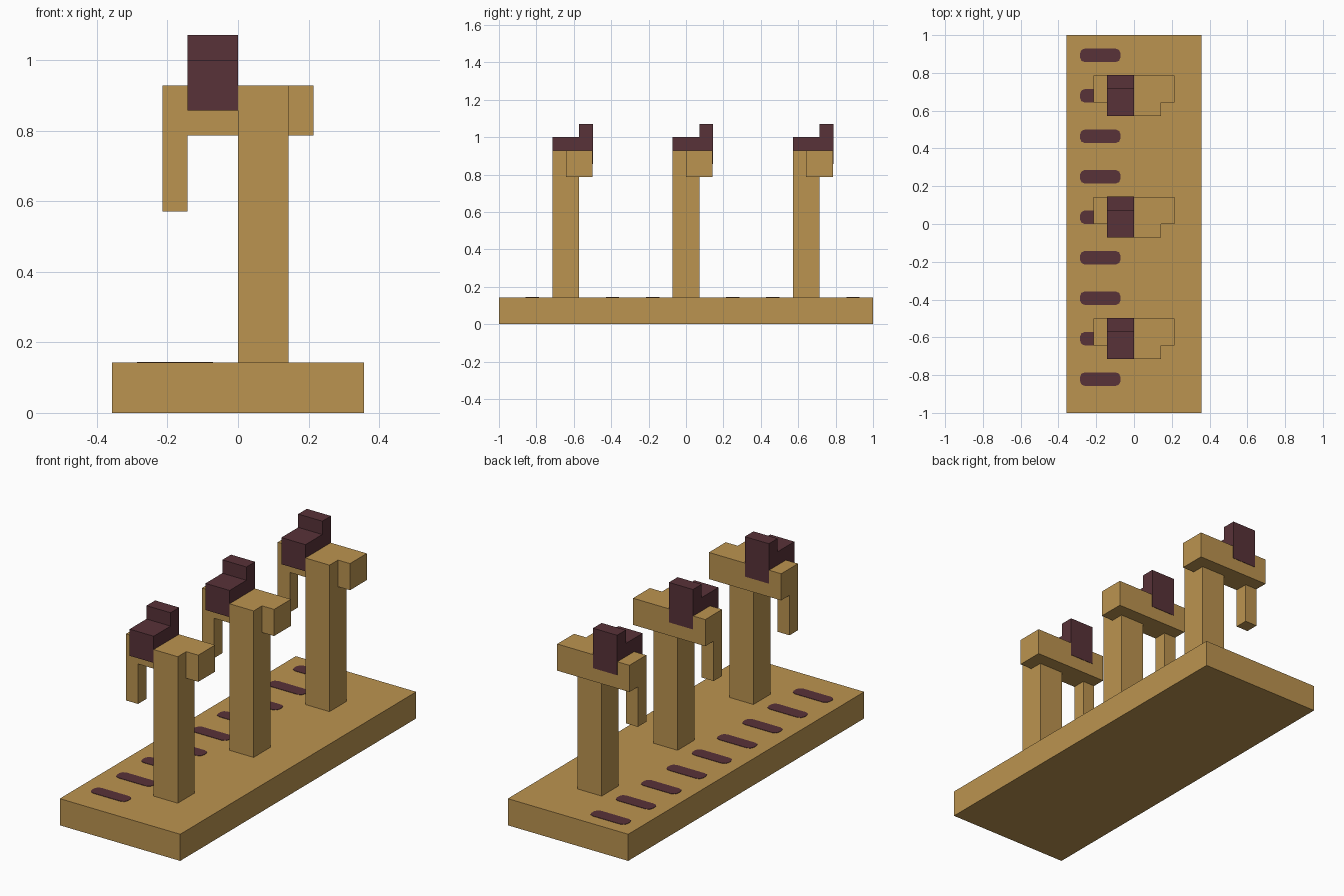
import bpy, bmesh

U = 1 / 14  # module: every part sits on this grid

cube = bpy.data.objects.get("Cube")
if cube:
    bpy.data.objects.remove(cube, do_unlink=True)


def material(name, rgb):
    m = bpy.data.materials.new(name)
    m.use_nodes = True
    m.diffuse_color = (*rgb, 1)
    m.node_tree.nodes["Principled BSDF"].inputs["Base Color"].default_value = (*rgb, 1)
    return m


WOOD = material("tan wood", (0.50, 0.295, 0.08))
DARK = material("dark maroon", (0.098, 0.032, 0.04))


def finish(name, bm, mat):
    bmesh.ops.recalc_face_normals(bm, faces=bm.faces)
    mesh = bpy.data.meshes.new(name)
    bm.to_mesh(mesh)
    bm.free()
    mesh.materials.append(mat)
    ob = bpy.data.objects.new(name, mesh)
    bpy.context.collection.objects.link(ob)
    return ob


def box(name, x, y, z, mat, chamfer=0):
    """Box from (low, high) ranges; chamfer cuts the upright corners."""
    bm = bmesh.new()
    bmesh.ops.create_cube(bm, size=1)
    for v in bm.verts:
        v.co = [r[0] + (c + 0.5) * (r[1] - r[0]) for c, r in zip(v.co, (x, y, z))]
    if chamfer:
        upright = [e for e in bm.edges
                   if abs(e.verts[0].co.z - e.verts[1].co.z) > 1e-4]
        bmesh.ops.bevel(bm, geom=upright, offset=chamfer, segments=2,
                        profile=0.5, affect='EDGES')
    return finish(name, bm, mat)


def extrude_side(name, outline, x, mat):
    """Extrude a (y, z) outline across an x range."""
    bm = bmesh.new()
    face = bm.faces.new([bm.verts.new((x[0], y, z)) for y, z in outline])
    out = bmesh.ops.extrude_face_region(bm, geom=[face])
    for v in out["geom"]:
        if isinstance(v, bmesh.types.BMVert):
            v.co.x = x[1]
    return finish(name, bm, mat)


def merge(main, others):
    """Join overlapping solids into one clean solid."""
    for other in others:
        mod = main.modifiers.new("union", 'BOOLEAN')
        mod.operation = 'UNION'
        mod.solver = 'EXACT'
        mod.object = other
        bpy.context.view_layer.objects.active = main
        bpy.ops.object.modifier_apply(modifier=mod.name)
        bpy.data.objects.remove(other, do_unlink=True)
    bm = bmesh.new()
    bm.from_mesh(main.data)
    bmesh.ops.dissolve_limit(bm, angle_limit=0.01, verts=bm.verts, edges=bm.edges)
    bm.to_mesh(main.data)
    bm.free()


# Base slab
box("base", (-5 * U, 5 * U), (-1, 1), (0, 2 * U), WOOD)

# Row of rounded marks on the slab
for i in range(9):
    y = (-11.5 + 3 * i) * U
    box(f"floor_mark_{i + 1}", (-4 * U, -U), (y - U / 2, y + U / 2),
        (2 * U - 0.002, 2 * U + 0.002), DARK, chamfer=0.025)

# Three stands: post, crossbar with hanging arm, and dark seat
for i, c in enumerate((-9 * U, 0, 9 * U)):
    post = box(f"stand_{i + 1}", (0, 2 * U), (c - U, c + U), (2 * U, 13 * U), WOOD)
    bar = box("crossbar", (-3 * U, 3 * U), (c, c + 2 * U), (11 * U, 13 * U), WOOD)
    arm = box("hanging_arm", (-3 * U, -2 * U), (c, c + U), (8 * U, 12 * U), WOOD)
    merge(post, [bar, arm])
    front, step, back = c - U, c + U, c + 2 * U + 0.002
    extrude_side(f"seat_{i + 1}",
                 [(front, 12 * U), (back, 12 * U), (back, 15 * U),
                  (step, 15 * U), (step, 14 * U), (front, 14 * U)],
                 (-2 * U, 0), DARK)
